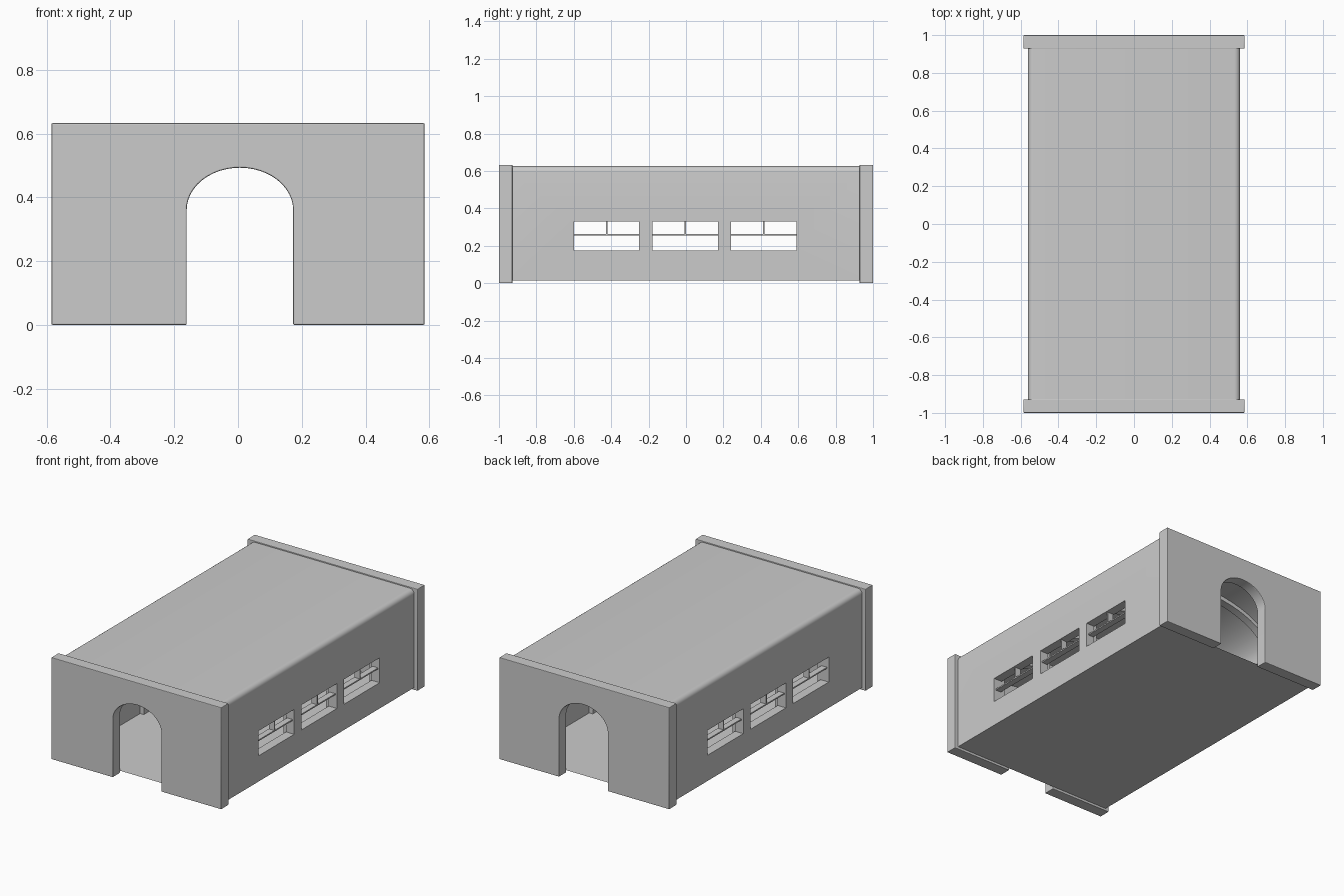
import bpy, bmesh, math

if "Cube" in bpy.data.objects:
    bpy.data.objects.remove(bpy.data.objects["Cube"])


def finish(name, bm, smooth=True):
    bmesh.ops.recalc_face_normals(bm, faces=bm.faces)
    me = bpy.data.meshes.new(name)
    bm.to_mesh(me)
    bm.free()
    ob = bpy.data.objects.new(name, me)
    bpy.context.collection.objects.link(ob)
    if smooth:
        activate(ob)
        bpy.ops.object.shade_smooth_by_angle(angle=math.radians(30))
    return ob


def activate(ob):
    bpy.ops.object.select_all(action='DESELECT')
    ob.select_set(True)
    bpy.context.view_layer.objects.active = ob


def prism(name, pts, y0, y1):
    """Extrude an x-z outline along y."""
    bm = bmesh.new()
    f = bm.faces.new([bm.verts.new((x, y0, z)) for x, z in pts])
    r = bmesh.ops.extrude_face_region(bm, geom=[f])
    moved = [v for v in r['geom'] if isinstance(v, bmesh.types.BMVert)]
    bmesh.ops.translate(bm, verts=moved, vec=(0, y1 - y0, 0))
    return finish(name, bm)


def box(name, x0, x1, y0, y1, z0, z1):
    return prism(name, [(x0, z0), (x1, z0), (x1, z1), (x0, z1)], y0, y1)


def arch(half, spring, top, base, n=24, cx=0.0):
    """Outline with straight jambs and an elliptical head, left foot to right foot."""
    pts = [(cx - half, base)]
    for i in range(n + 1):
        a = math.pi * (1 - i / n)
        pts.append((cx + half * math.cos(a), spring + (top - spring) * math.sin(a)))
    return pts + [(cx + half, base)]


def apply_mod(ob, kind, **props):
    m = ob.modifiers.new(kind, kind)
    for k, v in props.items():
        setattr(m, k, v)
    activate(ob)
    bpy.ops.object.modifier_apply(modifier=m.name)


def cut(ob, cutter):
    apply_mod(ob, 'BOOLEAN', operation='DIFFERENCE', solver='EXACT', object=cutter)
    bpy.data.objects.remove(cutter)


W, INNER, FLOOR, ROOF, END = 0.562, 0.505, 0.015, 0.626, 0.93
WINDOW_Y = (-0.425, -0.005, 0.415)
HALF, Z0, ZBAR, Z1 = 0.175, 0.175, 0.26, 0.33

# Hall shell: rounded roof edges outside, vault inside
R = 0.03
outline = [(-W, FLOOR), (W, FLOOR)]
for cx, start in ((W - R, 0), (R - W, 90)):
    for i in range(7):
        a = math.radians(start + 15 * i)
        outline.append((cx + R * math.cos(a), ROOF - R + R * math.sin(a)))
hall = prism("hall_shell", outline, -END - 0.01, END + 0.01)
cut(hall, prism("vault_cutter", arch(INNER, 0.34, 0.59, -0.1), -1.1, 1.1))

# Window openings through both side walls
for y in WINDOW_Y:
    cut(hall, box("window_cutter", -0.8, 0.8, y - HALF, y + HALF, Z0, Z1))
activate(hall)
bpy.ops.object.shade_smooth_by_angle(angle=math.radians(30))

# Glazing bars
for side in (-1, 1):
    xa, xb = sorted((side * (INNER + 0.007), side * (W - 0.012)))
    for y in WINDOW_Y:
        box("window_crossbar", xa, xb, y - HALF, y + HALF, ZBAR - 0.004, ZBAR + 0.004)
        box("window_mullion", xa, xb, y - 0.004, y + 0.004, ZBAR, Z1)

# Vault ribs between the windows
for y in (-0.63, -0.215, 0.205, 0.63):
    outer = arch(INNER + 0.004, 0.34, 0.594, FLOOR)
    inner = arch(INNER - 0.025, 0.34, 0.565, FLOOR)
    bm = bmesh.new()
    rings = [[bm.verts.new((x, yy, z)) for x, z in p]
             for p, yy in ((outer, y - 0.025), (inner, y - 0.025),
                           (inner, y + 0.025), (outer, y + 0.025))]
    for k in range(4):
        a, b = rings[k], rings[(k + 1) % 4]
        for i in range(len(a) - 1):
            bm.faces.new((a[i], a[i + 1], b[i + 1], b[i]))
    finish("vault_rib", bm)

# Floor sheet
bm = bmesh.new()
bm.faces.new([bm.verts.new((x, y, FLOOR)) for x, y in
              ((-INNER, -END), (INNER, -END), (INNER, END), (-INNER, END))])
finish("floor", bm)

# End walls with arched doorways
for name, y0, y1 in (("front_wall", -1.0, -0.928), ("back_wall", 0.928, 1.0)):
    door = arch(0.167, 0.36, 0.493, 0.0, cx=0.006)
    pts = [(-0.585, 0.0)] + door + [(0.585, 0.0), (0.585, 0.633), (-0.585, 0.633)]
    wall = prism(name, pts, y0, y1)
    apply_mod(wall, 'BEVEL', width=0.004, segments=2, limit_method='ANGLE',
              angle_limit=math.radians(60))
    activate(wall)
    bpy.ops.object.shade_smooth_by_angle(angle=math.radians(30))
